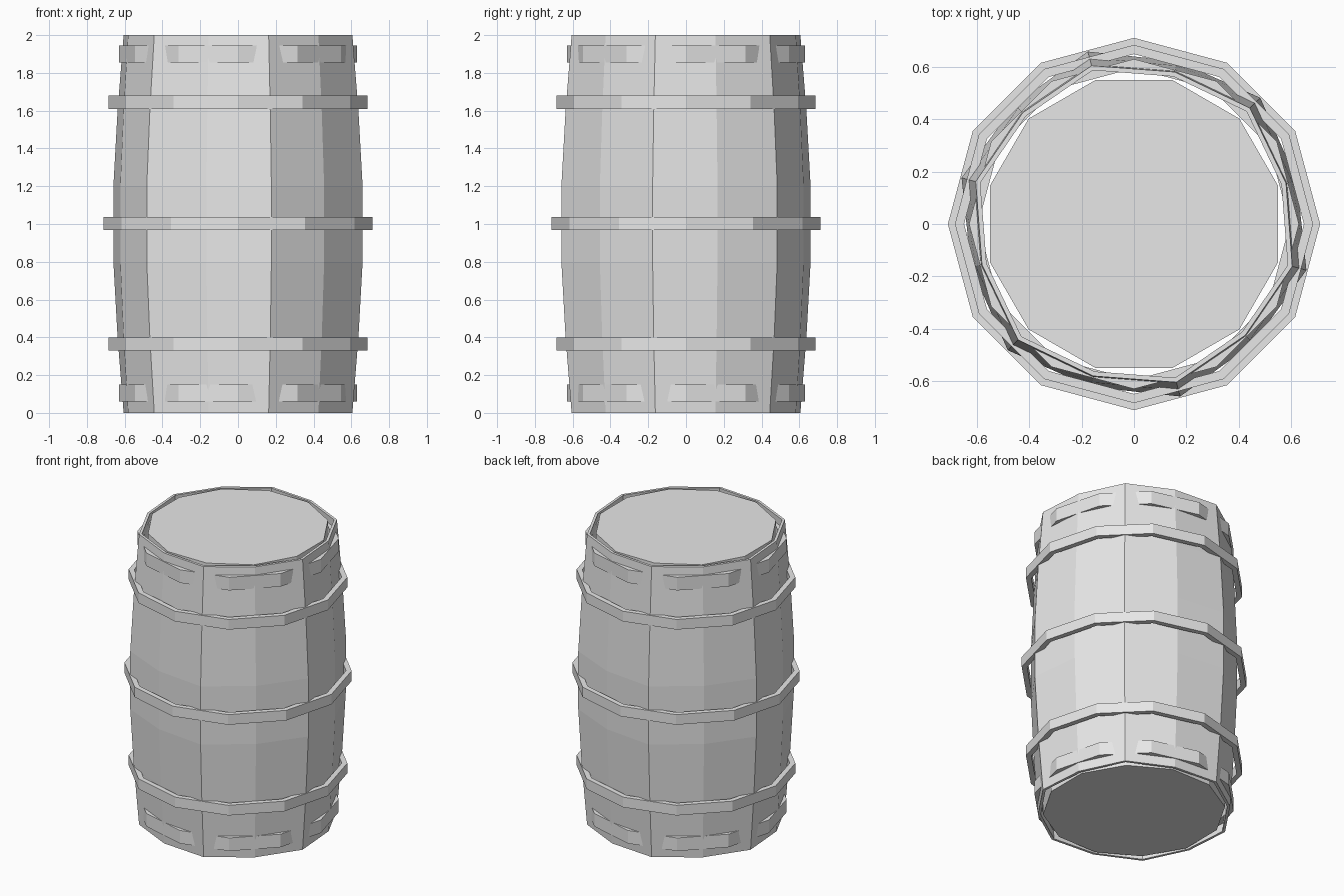
import bpy
import bmesh
from math import sin, cos, radians

cube = bpy.data.objects.get("Cube")
if cube:
    bpy.data.objects.remove(cube, do_unlink=True)

grey = bpy.data.materials.new("plain_grey")
grey.use_nodes = True
grey.diffuse_color = (0.8, 0.8, 0.8, 1)
grey.node_tree.nodes["Principled BSDF"].inputs["Base Color"].default_value = (0.8, 0.8, 0.8, 1)


def finish(bm, name):
    bmesh.ops.recalc_face_normals(bm, faces=bm.faces)
    mesh = bpy.data.meshes.new(name)
    bm.to_mesh(mesh)
    bm.free()
    mesh.materials.append(grey)
    obj = bpy.data.objects.new(name, mesh)
    bpy.context.collection.objects.link(obj)
    return obj


def polar(bm, radius, degrees, z):
    a = radians(degrees)
    return bm.verts.new((radius * cos(a), radius * sin(a), z))


def hoop(name, outer, thickness, low, high, sides=12):
    """Faceted ring with a rectangular section."""
    bm = bmesh.new()
    inner = outer - thickness
    section = [(outer, low), (outer, high), (inner, high), (inner, low)]
    loops = [[polar(bm, r, i * 360 / sides, z) for r, z in section] for i in range(sides)]
    for i in range(sides):
        a, b = loops[i], loops[(i + 1) % sides]
        for j in range(4):
            k = (j + 1) % 4
            bm.faces.new((a[j], b[j], b[k], a[k]))
    return finish(bm, name)


def stave(name, start, thickness=0.018):
    """Bulging plank of two flat strips, its long edges standing slightly proud."""
    # height, edge radius, centre radius
    profile = [(0, 0.627, 0.602), (0.4, 0.660, 0.627), (0.8, 0.683, 0.645)]
    profile += [(2 - z, e, c) for z, e, c in reversed(profile)]
    bm = bmesh.new()
    rows = []
    for z, edge, centre in profile:
        ring = [(edge, 0), (centre, 30), (edge, 60)]
        row = [polar(bm, r, start + a, z) for r, a in ring]
        row += [polar(bm, r - thickness, start + a, z) for r, a in reversed(ring)]
        rows.append(row)
    for a, b in zip(rows, rows[1:]):
        for j in range(6):
            k = (j + 1) % 6
            bm.faces.new((a[j], a[k], b[k], b[j]))
    for row in (rows[0], rows[-1]):
        bm.faces.new((row[0], row[1], row[4], row[5]))
        bm.faces.new((row[1], row[2], row[3], row[4]))
    return finish(bm, name)


# Six staves around the barrel
for i in range(6):
    stave(f"stave_{i + 1}", 45 + 60 * i)

# Inner drum whose ends form the lid and the base
bm = bmesh.new()
drum = [[polar(bm, 0.57, 15 + 30 * i, z) for i in range(12)] for z in (0, 2)]
for ring in drum:
    bm.faces.new(ring)
for i in range(12):
    k = (i + 1) % 12
    bm.faces.new((drum[0][i], drum[0][k], drum[1][k], drum[1][i]))
finish(bm, "lid_and_base")

# Hoops around the belly
hoop("middle_hoop", 0.712, 0.035, 0.967, 1.037)
hoop("upper_hoop", 0.685, 0.035, 1.61, 1.68)
hoop("lower_hoop", 0.685, 0.035, 0.33, 0.40)

# End bands, half sunk into the staves
hoop("top_band", 0.631, 0.035, 1.855, 1.945)
hoop("bottom_band", 0.631, 0.035, 0.06, 0.15)
